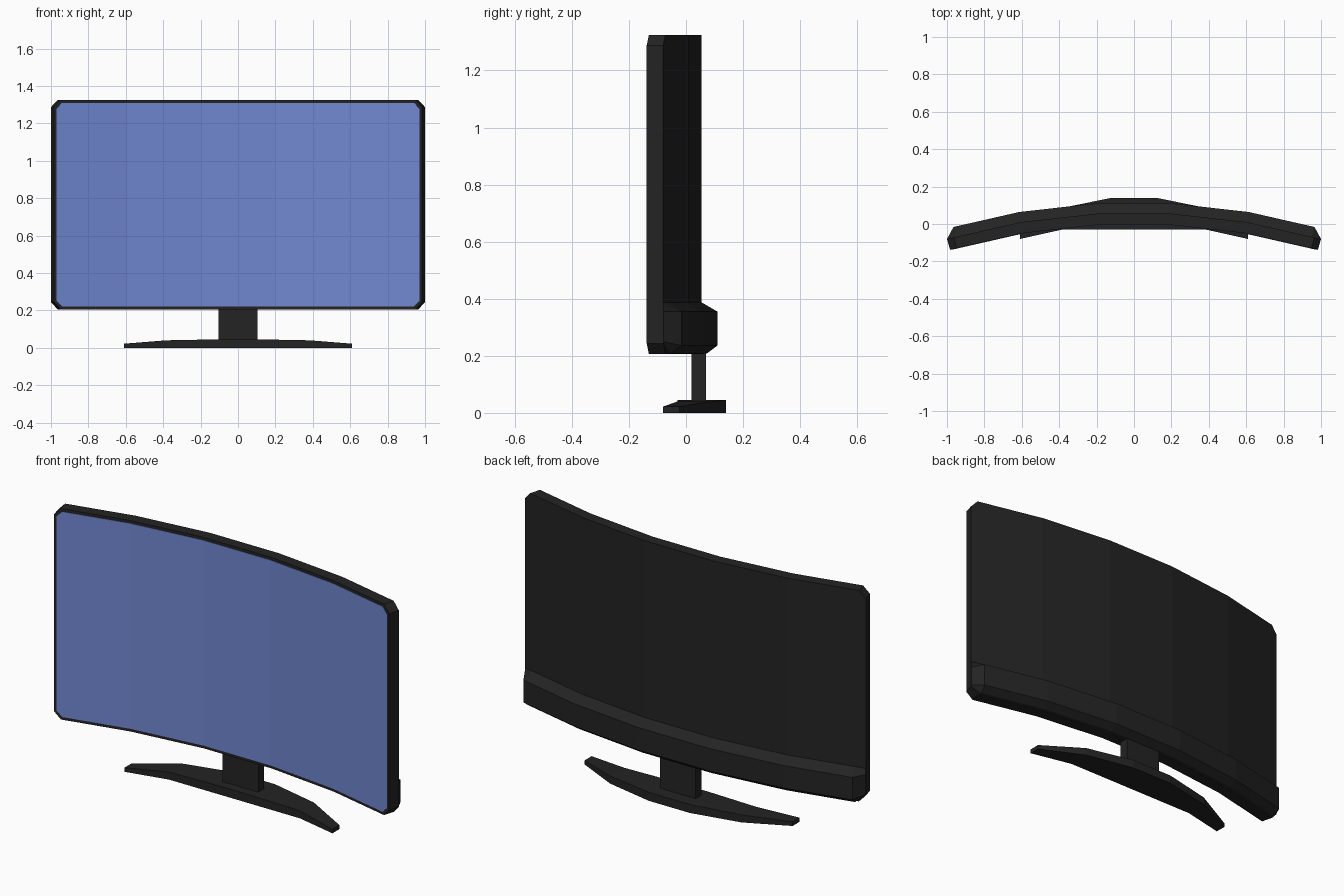
import bpy, bmesh, math

if "Cube" in bpy.data.objects:
    bpy.data.objects.remove(bpy.data.objects["Cube"])

def material(name, rgb):
    m = bpy.data.materials.new(name)
    m.diffuse_color = (*rgb, 1)
    m.use_nodes = True
    m.node_tree.nodes["Principled BSDF"].inputs["Base Color"].default_value = m.diffuse_color
    return m

BLACK = material("black plastic", (0.017, 0.017, 0.017))
BLUE = material("screen blue", (0.165, 0.245, 0.64))

STEP = 0.112                      # angle of one facet of the curved panel
R = 1 / math.sin(2.5 * STEP)      # radius of the panel's back surface
CY = 0.055 - R * math.cos(STEP / 2)

def bent(t, depth, z):
    """Point on the five-facet curve: t runs -2.5..2.5, depth goes backwards."""
    i = max(-2.5, min(1.5, math.floor(t - 0.5) + 0.5))
    f = t - i
    r = R + depth
    a, b = i * STEP, (i + 1) * STEP
    x = r * (math.sin(a) * (1 - f) + math.sin(b) * f)
    y = r * (math.cos(a) * (1 - f) + math.cos(b) * f)
    return (x, CY + y, z)

def loft(name, loops, mat):
    """Join equal-length loops of points into a closed solid."""
    bm = bmesh.new()
    rings = [[bm.verts.new(p) for p in loop] for loop in loops]
    n = len(rings[0])
    for a, b in zip(rings, rings[1:]):
        for k in range(n):
            bm.faces.new((a[k], a[(k + 1) % n], b[(k + 1) % n], b[k]))
    bm.faces.new(rings[0])
    bm.faces.new(rings[-1])
    bmesh.ops.recalc_face_normals(bm, faces=bm.faces)
    me = bpy.data.meshes.new(name)
    bm.to_mesh(me)
    bm.free()
    me.materials.append(mat)
    ob = bpy.data.objects.new(name, me)
    bpy.context.collection.objects.link(ob)
    return ob

def mirrored(stations):
    """Half list of (position, section), outermost first, completed to both sides."""
    return [(-s, sec) for s, sec in stations] + [(s, sec) for s, sec in reversed(stations)]

def curved_solid(name, stations, mat):
    loops = [[bent(t, d, z) for d, z in sec] for t, sec in mirrored(stations)]
    return loft(name, loops, mat)

def slab(d0, d1, z0, z1):
    return [(d0, z0), (d1, z0), (d1, z1), (d0, z1)]

def curved_plate(name, d0, d1, z0, z1, t_end, t_corner, cut, mat):
    full = slab(d0, d1, z0, z1)
    return curved_solid(name, [(t_end, slab(d0, d1, z0 + cut, z1 - cut)),
                               (t_corner, full), (1.5, full), (0.5, full)], mat)

# Curved housing with clipped corners, and the screen plate on its front
curved_plate("panel_housing", -0.06, 0, 0.206, 1.325, 2.5, 2.41, 0.038, BLACK)
curved_plate("screen", -0.062, -0.057, 0.221, 1.31, 2.466, 2.39, 0.03, BLUE)

# Thick lower band on the back, tapering into the housing at both ends
chin = [(-0.01, 0.206), (0.018, 0.208), (0.055, 0.236), (0.055, 0.355), (0, 0.387), (-0.01, 0.387)]
chin_end = [(-0.01, 0.245), (0, 0.245), (0.001, 0.25), (0.001, 0.355), (0, 0.387), (-0.01, 0.387)]
curved_solid("back_band", [(2.497, chin_end), (2.375, chin), (1.5, chin), (0.5, chin)], BLACK)

# Neck
loft("neck", [[(x, y, z) for x, y in ((-0.105, 0.02), (0.105, 0.02), (0.105, 0.07), (-0.105, 0.07))]
              for z in (0.03, 0.28)], BLACK)

# Foot: bow-shaped wedge, thin at the tips
def foot_section(front, back, h):
    return [(front, 0), (back, 0), (back, h), (front, h)]

foot = [(0.61, foot_section(-0.08, -0.022, 0.022)),
        (0.385, foot_section(-0.03, 0.086, 0.04)),
        (0.12, foot_section(-0.03, 0.14, 0.045))]
loft("foot", [[(x, y, z) for y, z in sec] for x, sec in mirrored(foot)], BLACK)
